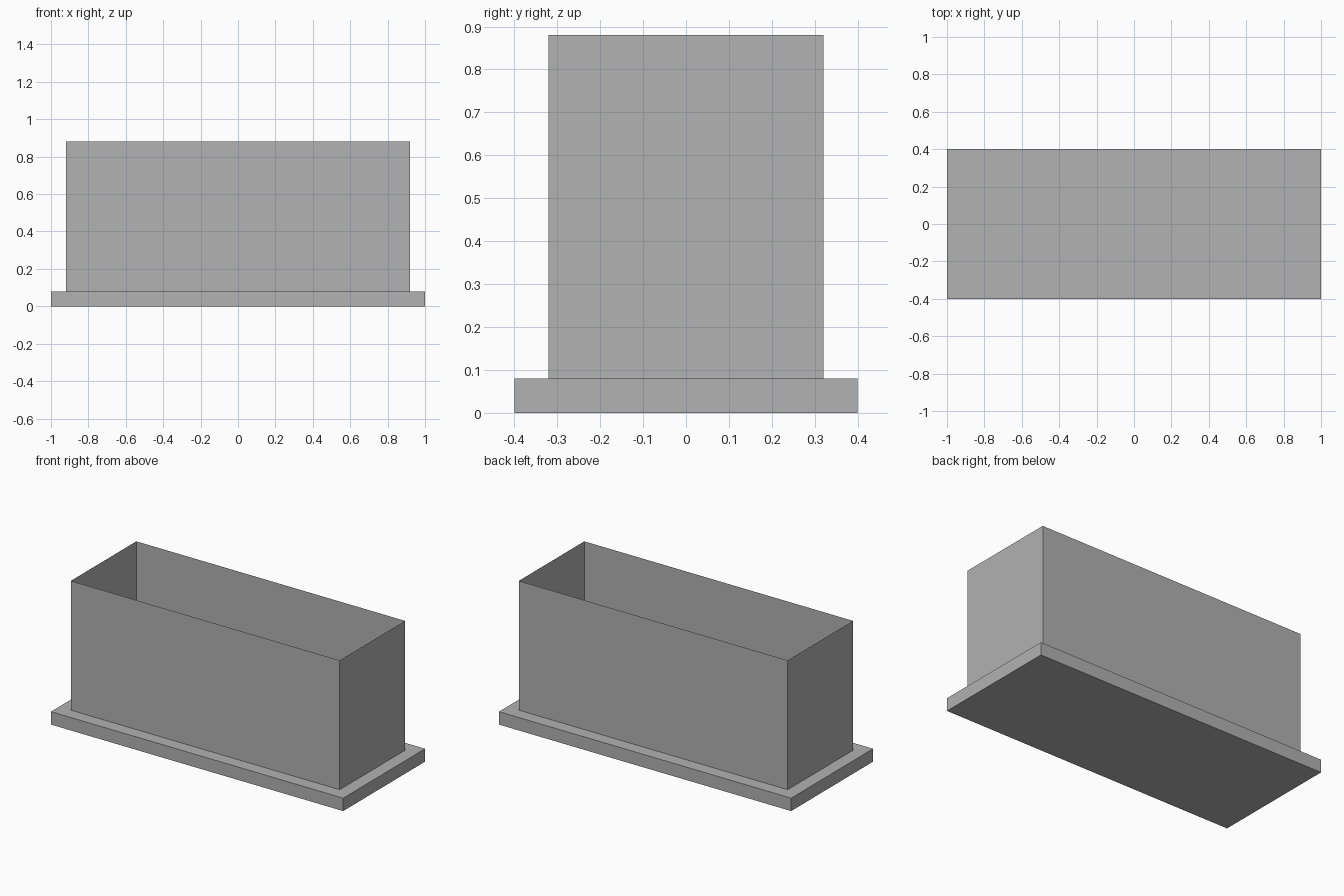
import bpy
import bmesh

cube = bpy.data.objects.get("Cube")
if cube:
    bpy.data.objects.remove(cube, do_unlink=True)

BASE_HEIGHT = 0.08
WALL_HEIGHT = 0.8

# Single flat grey
grey = bpy.data.materials.new("plain_grey")
grey.use_nodes = True
colour = (0.445, 0.445, 0.445, 1)
grey.diffuse_color = colour
grey.node_tree.nodes["Principled BSDF"].inputs["Base Color"].default_value = colour


def add_box(name, width, depth, height, bottom, open_ends=False):
    """Box standing at the given height, optionally without top and bottom."""
    bm = bmesh.new()
    bmesh.ops.create_cube(bm, size=1)
    if open_ends:
        ends = [f for f in bm.faces if abs(f.normal.z) > 0.5]
        bmesh.ops.delete(bm, geom=ends, context="FACES_ONLY")
    bmesh.ops.scale(bm, vec=(width, depth, height), verts=bm.verts)
    bmesh.ops.translate(bm, vec=(0, 0, bottom + height / 2), verts=bm.verts)
    mesh = bpy.data.meshes.new(name)
    bm.to_mesh(mesh)
    bm.free()
    mesh.materials.append(grey)
    obj = bpy.data.objects.new(name, mesh)
    bpy.context.collection.objects.link(obj)
    return obj


# Solid base slab
add_box("base_slab", 2, 0.8, BASE_HEIGHT, 0)

# Paper-thin walls, open at the top
add_box("thin_walls", 1.84, 0.64, WALL_HEIGHT, BASE_HEIGHT, open_ends=True)
